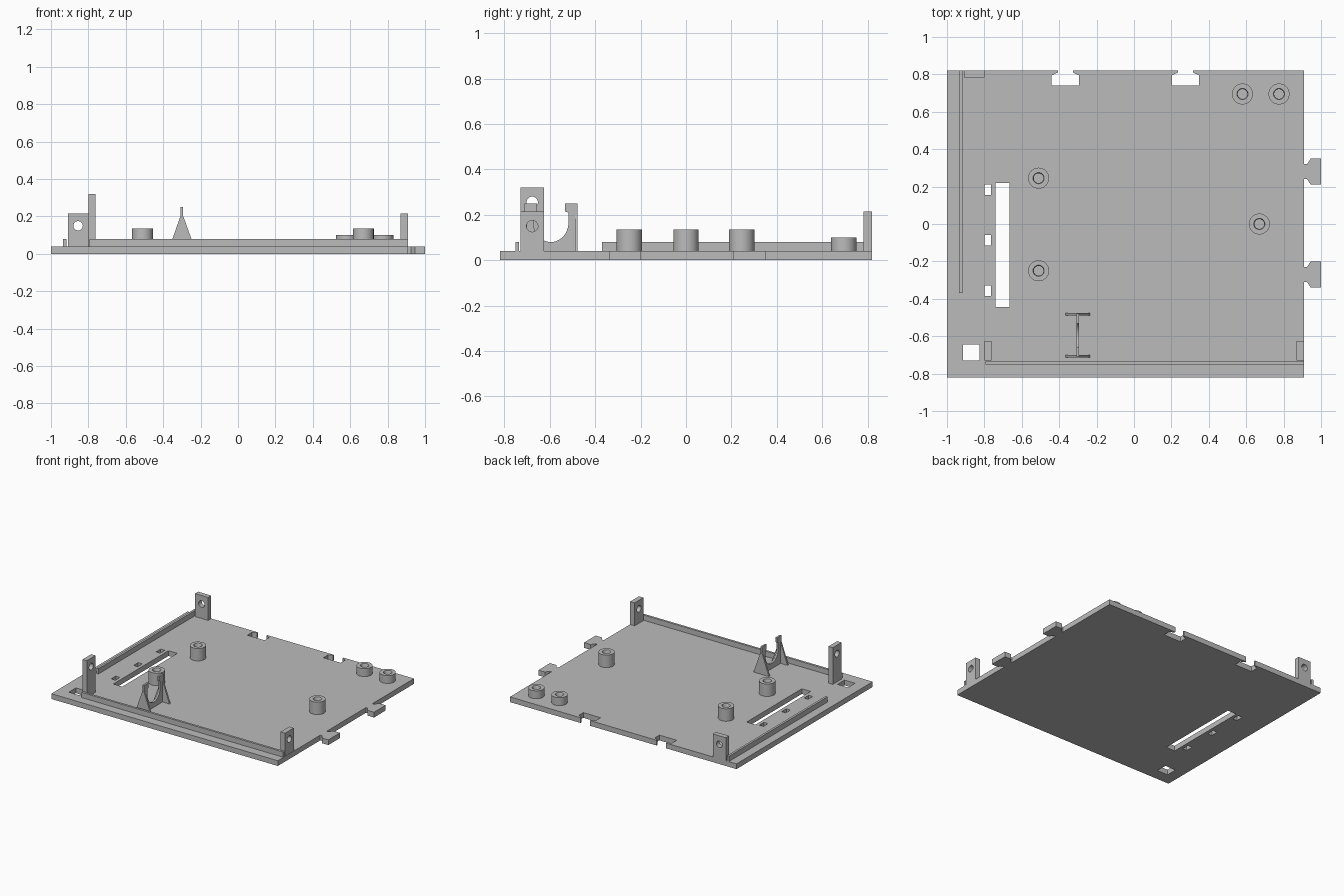
import bpy, bmesh, math
from mathutils import Vector

if "Cube" in bpy.data.objects:
    bpy.data.objects.remove(bpy.data.objects["Cube"])

grey = bpy.data.materials.new("plain grey")
grey.use_nodes = True
COLOUR = (0.5, 0.5, 0.5, 1)
grey.diffuse_color = COLOUR
grey.node_tree.nodes["Principled BSDF"].inputs["Base Color"].default_value = COLOUR

BASE = 0.04          # top of the floor plate
SINK = 0.035         # raised parts start slightly inside the plate


def finish(bm, name):
    bmesh.ops.recalc_face_normals(bm, faces=bm.faces)
    mesh = bpy.data.meshes.new(name)
    bm.to_mesh(mesh)
    bm.free()
    mesh.materials.append(grey)
    ob = bpy.data.objects.new(name, mesh)
    bpy.context.collection.objects.link(ob)
    return ob


def prism(name, points, direction):
    """Extrude a closed outline of 3D points along a direction."""
    bm = bmesh.new()
    face = bm.faces.new([bm.verts.new(p) for p in points])
    new = bmesh.ops.extrude_face_region(bm, geom=[face])["geom"]
    bmesh.ops.translate(bm, vec=Vector(direction),
                        verts=[v for v in new if isinstance(v, bmesh.types.BMVert)])
    return finish(bm, name)


def box(name, x0, x1, y0, y1, z0, z1):
    return prism(name, [(x0, y0, z0), (x1, y0, z0), (x1, y1, z0), (x0, y1, z0)],
                 (0, 0, z1 - z0))


def cut(target, cutter):
    """Subtract the cutter for good, then discard it."""
    mod = target.modifiers.new("cut", "BOOLEAN")
    mod.operation, mod.solver, mod.object = "DIFFERENCE", "EXACT", cutter
    bpy.context.view_layer.objects.active = target
    bpy.ops.object.modifier_apply(modifier=mod.name)
    bpy.data.objects.remove(cutter)


def smooth(ob):
    bpy.ops.object.select_all(action="DESELECT")
    ob.select_set(True)
    bpy.context.view_layer.objects.active = ob
    bpy.ops.object.shade_smooth_by_angle(angle=math.radians(30))


# Floor plate outline: flared tabs on the left side, matching notches at the back
outline = [(-1, -0.82), (0.91, -0.82)]
tab = [(0.91, -0.04), (0.925, -0.04), (0.945, -0.07), (1, -0.07)]
for y in (-0.27, 0.28):
    outline += [(px, y + py) for px, py in tab]
    outline += [(px, y - py) for px, py in reversed(tab)]
outline.append((0.91, 0.82))
notch = [(0.04, 0.82), (0.04, 0.81), (0.073, 0.795), (0.073, 0.74)]
for x in (0.275, -0.367):
    outline += [(x + px, py) for px, py in notch]
    outline += [(x - px, py) for px, py in reversed(notch)]
outline.append((-1, 0.82))
plate = prism("floor_plate", [(x, y, 0) for x, y in outline], (0, 0, BASE))

# Openings through the floor plate
openings = [(-0.74, -0.665, -0.445, 0.22), (-0.915, -0.825, -0.73, -0.645)]
openings += [(-0.80, -0.765, y - 0.028, y + 0.028) for y in (0.183, -0.087, -0.357)]
for x0, x1, y0, y1 in openings:
    cut(plate, box("opening", x0, x1, y0, y1, -0.1, 0.1))

# Low ribs along the right side and the front
box("side_rib", -0.935, -0.918, -0.37, 0.82, SINK, 0.08)
box("front_rib", -0.795, 0.908, -0.752, -0.735, SINK, 0.08)


# Upright brackets, each with a round hole across its thin side
def bracket(name, x0, x1, y0, y1, top, hole_z):
    ob = box(name, x0, x1, y0, y1, SINK, top)
    bm = bmesh.new()
    bmesh.ops.create_cone(bm, cap_ends=True, segments=32, radius1=0.025,
                          radius2=0.025, depth=0.3)
    drill = finish(bm, "drill")
    if x1 - x0 < y1 - y0:
        drill.rotation_euler.y = math.pi / 2
    else:
        drill.rotation_euler.x = math.pi / 2
    drill.location = ((x0 + x1) / 2, (y0 + y1) / 2, hole_z)
    cut(ob, drill)
    smooth(ob)


bracket("tall_front_bracket", -0.80, -0.763, -0.73, -0.625, 0.32, 0.255)
bracket("front_bracket", 0.87, 0.908, -0.73, -0.625, 0.215, 0.15)
bracket("back_bracket", -0.91, -0.80, 0.782, 0.82, 0.215, 0.15)


# Round screw posts with blind holes
def post(name, x, y, top):
    bm = bmesh.new()
    profile = [(0.056, SINK), (0.056, top), (0.03, top), (0.026, top - 0.008),
               (0.026, BASE + 0.005), (0, BASE + 0.005)]
    verts = [bm.verts.new((r, 0, z)) for r, z in profile]
    edges = [bm.edges.new(pair) for pair in zip(verts, verts[1:])]
    bmesh.ops.spin(bm, geom=verts + edges, cent=(0, 0, 0), axis=(0, 0, 1),
                   angle=math.tau, steps=40)
    bmesh.ops.remove_doubles(bm, verts=bm.verts, dist=0.0001)
    ob = finish(bm, name)
    ob.location = (x, y, 0)
    smooth(ob)


for i, (x, y) in enumerate([(-0.51, 0.245), (-0.51, -0.25), (0.67, 0)]):
    post(f"tall_post_{i + 1}", x, y, 0.135)
for i, x in enumerate((0.58, 0.775)):
    post(f"short_post_{i + 1}", x, 0.695, 0.10)

# Cradle: thin web with a U-shaped seat and lipped arms
CX, CY = -0.30, -0.595
R, SEAT = 0.077, 0.165
half = [(0.117, SINK), (0.117, 0.25), (0.062, 0.25), (0.062, 0.215), (R, 0.21)]
arc = [(R * math.cos(a), SEAT - (SEAT - 0.08) * math.sin(a))
       for a in (math.pi * i / 24 for i in range(25))]
web = half + arc + [(-y, z) for y, z in reversed(half)]
prism("cradle_web", [(CX - 0.007, CY + y, z) for y, z in web], (0.014, 0, 0))

# Tapered gussets closing both ends of the cradle
for name, y in (("front", CY - 0.118), ("back", CY + 0.105)):
    side = [(-0.065, SINK), (0.065, SINK), (0.065, BASE), (0.008, 0.20), (-0.008, 0.20), (-0.065, BASE)]
    prism(f"cradle_{name}_gusset", [(CX + x, y, z) for x, z in side], (0, 0.013, 0))
